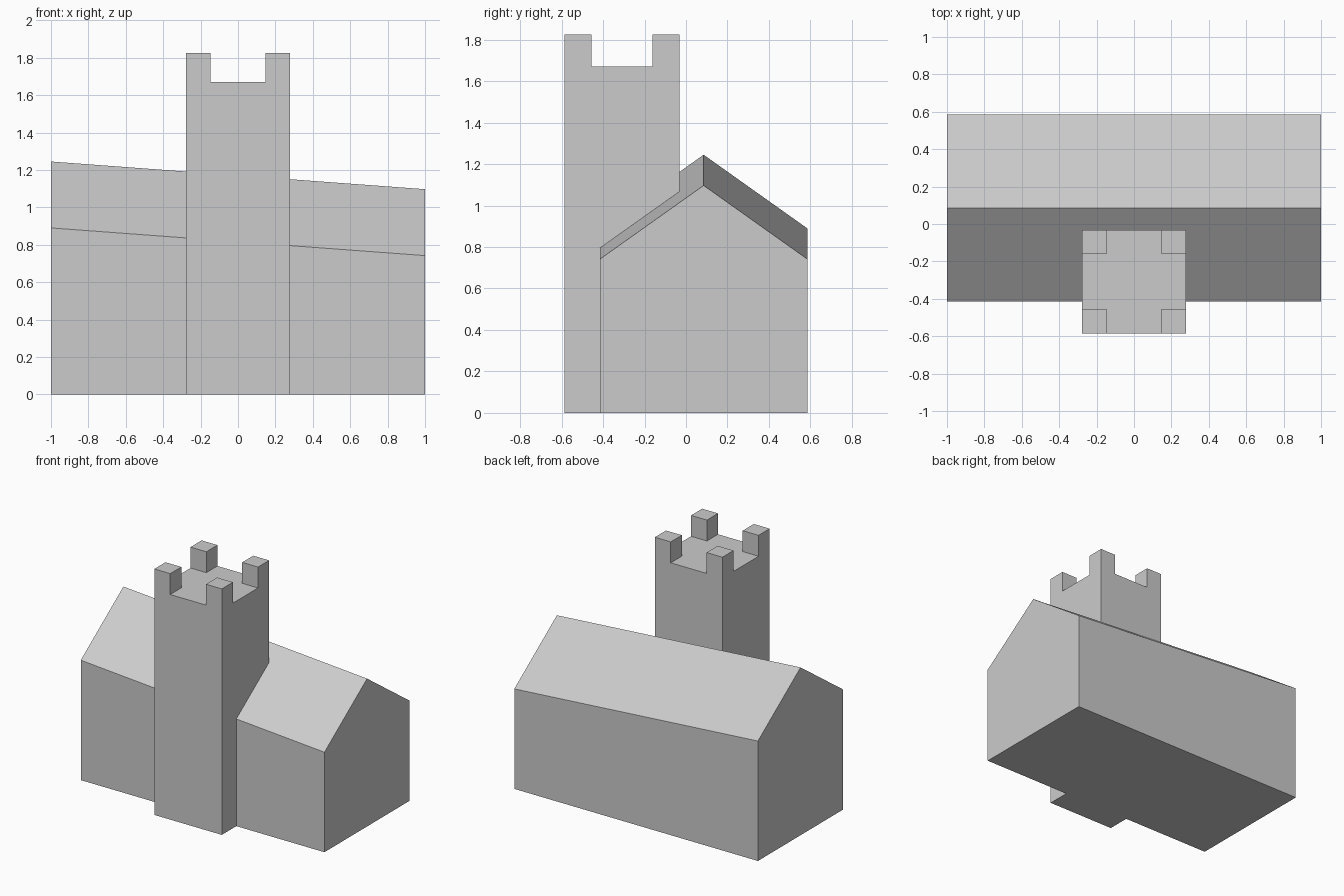
import bpy, bmesh
from mathutils import Vector

if "Cube" in bpy.data.objects:
    bpy.data.objects.remove(bpy.data.objects["Cube"])


def make_object(name, bm):
    bmesh.ops.recalc_face_normals(bm, faces=bm.faces[:])
    mesh = bpy.data.meshes.new(name)
    bm.to_mesh(mesh)
    bm.free()
    ob = bpy.data.objects.new(name, mesh)
    bpy.context.collection.objects.link(ob)
    return ob


# Nave: gabled profile lofted along x, eaves and ridge falling towards +x
def gable(bm, x, eaves, ridge):
    pts = [(-0.415, 0), (0.585, 0), (0.585, eaves), (0.085, ridge), (-0.415, eaves)]
    return [bm.verts.new((x, y, z)) for y, z in pts]


bm = bmesh.new()
left = gable(bm, -1, 0.89, 1.245)
right = gable(bm, 1, 0.742, 1.097)
bm.faces.new(left)
bm.faces.new(right)
for i in range(5):
    j = (i + 1) % 5
    bm.faces.new((left[i], left[j], right[j], right[i]))
church = make_object("nave_and_tower", bm)

# Tower: square shaft, top cut into a 3x3 grid, corner squares raised as merlons
HALF, INNER, TOP, MERLON = 0.277, 0.147, 1.67, 0.155
bm = bmesh.new()
bmesh.ops.create_cube(bm, size=1)
bmesh.ops.scale(bm, vec=(2 * HALF, 2 * HALF, TOP), verts=bm.verts)
bmesh.ops.translate(bm, vec=(0, 0, TOP / 2), verts=bm.verts)
for axis in ((1, 0, 0), (0, 1, 0)):
    for side in (-INNER, INNER):
        bmesh.ops.bisect_plane(bm, geom=bm.verts[:] + bm.edges[:] + bm.faces[:],
                               plane_co=Vector(axis) * side, plane_no=axis)
corners = []
for f in bm.faces:
    c = f.calc_center_median()
    if c.z > TOP - 0.01 and abs(c.x) > INNER and abs(c.y) > INNER:
        corners.append(f)
for f in bmesh.ops.extrude_discrete_faces(bm, faces=corners)["faces"]:
    bmesh.ops.translate(bm, vec=(0, 0, MERLON), verts=f.verts)
bmesh.ops.translate(bm, vec=(0, -0.308, 0), verts=bm.verts)
tower = make_object("tower", bm)

# Merge the tower into the nave as one solid
mod = church.modifiers.new("join_tower", "BOOLEAN")
mod.operation = "UNION"
mod.solver = "EXACT"
mod.object = tower
bpy.context.view_layer.objects.active = church
bpy.ops.object.modifier_apply(modifier=mod.name)
bpy.data.objects.remove(tower, do_unlink=True)
